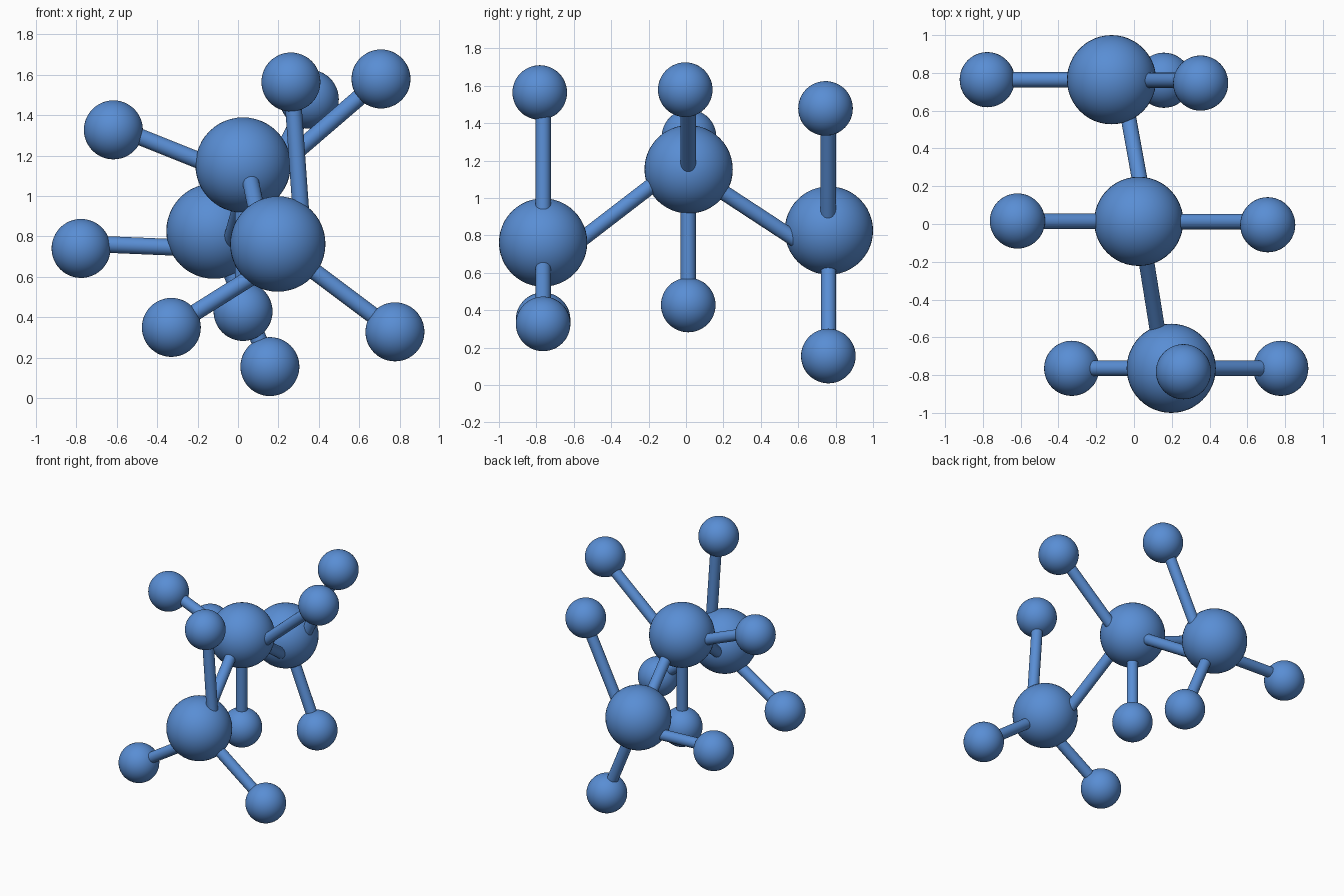
import bpy
from mathutils import Vector

if "Cube" in bpy.data.objects:
    bpy.data.objects.remove(bpy.data.objects["Cube"])

BIG, SMALL, ROD = 0.236, 0.146, 0.041

blue = bpy.data.materials.new("blue")
blue.diffuse_color = (0.10, 0.27, 0.66, 1)
blue.use_nodes = True
blue.node_tree.nodes["Principled BSDF"].inputs["Base Color"].default_value = blue.diffuse_color


def finish(obj, name):
    obj.name = name
    obj.data.materials.append(blue)
    bpy.ops.object.shade_smooth_by_angle()


def ball(name, centre, radius):
    bpy.ops.mesh.primitive_uv_sphere_add(segments=48, ring_count=24, radius=radius, location=centre)
    finish(bpy.context.object, name)


def rod(name, a, b):
    a, b = Vector(a), Vector(b)
    d = b - a
    bpy.ops.mesh.primitive_cylinder_add(vertices=32, radius=ROD, depth=d.length, location=(a + b) / 2)
    obj = bpy.context.object
    obj.rotation_euler = d.to_track_quat('Z', 'Y').to_euler()
    finish(obj, name)


# Three large balls
large = {
    "front": (0.197, -0.764, 0.762),
    "middle": (0.025, 0.014, 1.153),
    "back": (-0.119, 0.764, 0.826),
}
for key, centre in large.items():
    ball(f"{key}_large_ball", centre, BIG)

# Small balls: name, centre, then rod ends as (x, z) in the rod's y plane
small = [
    ("front_upper", (0.262, -0.782, 1.564), -0.764, (0.266, 1.56), (0.32, 0.80)),
    ("front_left", (-0.33, -0.764, 0.349), -0.764, (-0.33, 0.349), (0.15, 0.65)),
    ("front_right", (0.777, -0.764, 0.327), -0.764, (0.777, 0.327), (0.197, 0.762)),
    ("middle_left", (-0.617, 0.016, 1.327), 0.014, (-0.617, 1.345), (-0.04, 1.114)),
    ("middle_right", (0.708, -0.004, 1.579), 0.012, (0.70, 1.573), (0.15, 1.10)),
    ("middle_lower", (0.025, 0.012, 0.428), 0.012, (0.025, 0.428), (0.025, 1.153)),
    ("back_left", (-0.777, 0.764, 0.740), 0.764, (-0.777, 0.765), (-0.119, 0.737)),
    ("back_upper", (0.353, 0.746, 1.479), 0.760, (0.353, 1.479), (0.02, 0.81)),
    ("back_lower", (0.158, 0.761, 0.155), 0.762, (0.158, 0.155), (-0.119, 0.826)),
]
for name, centre, y, a, b in small:
    ball(f"{name}_small_ball", centre, SMALL)
    rod(f"{name}_rod", (a[0], y, a[1]), (b[0], y, b[1]))

# Rods joining the large balls
rod("front_link_rod", (0.14, -0.66, 0.70), (0.045, -0.07, 1.154))
rod("back_link_rod", (-0.047, 0.66, 0.729), (0.06, 0.07, 1.115))
